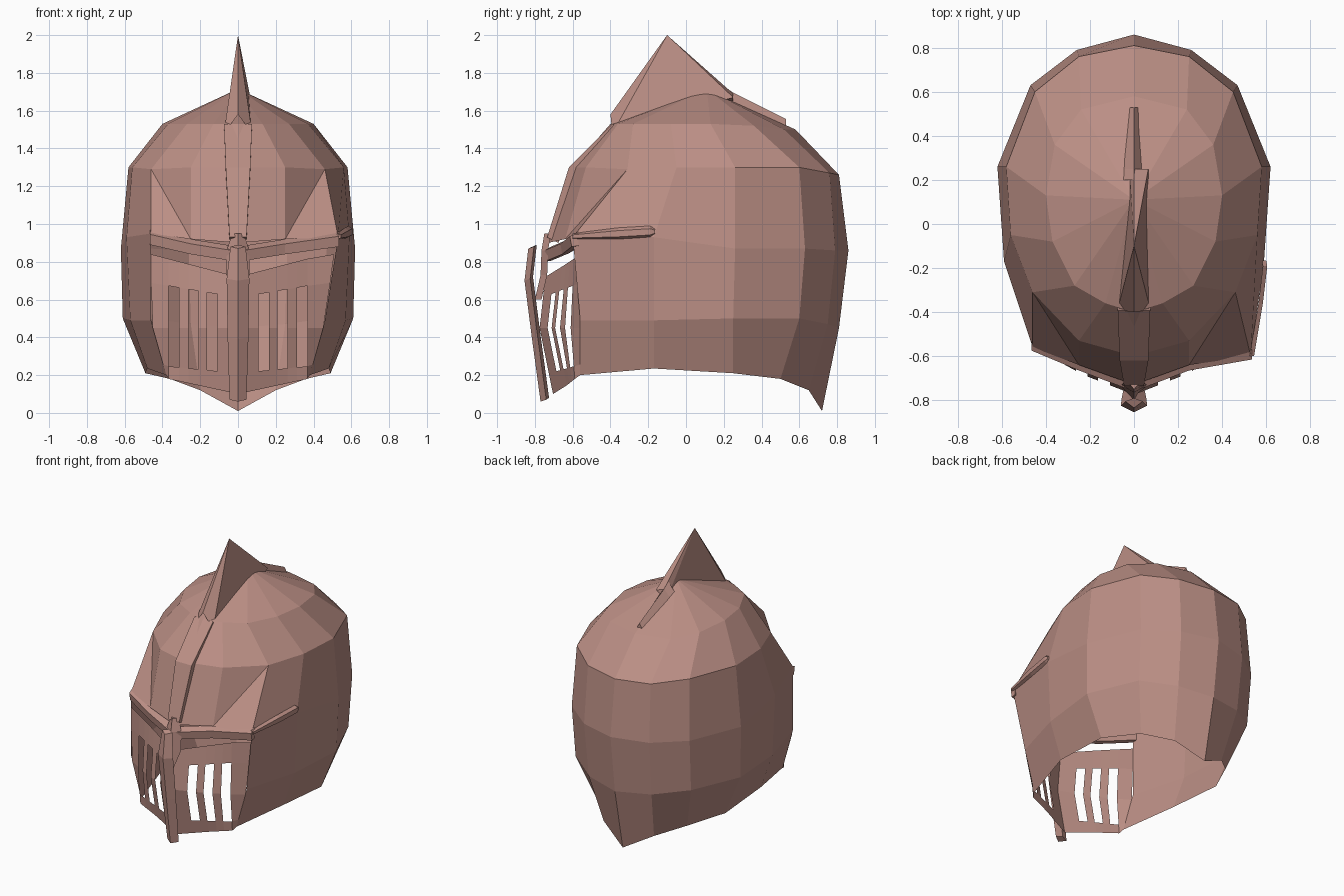
import bpy, math

if "Cube" in bpy.data.objects:
    bpy.data.objects.remove(bpy.data.objects["Cube"])

def material(name, rgb):
    m = bpy.data.materials.new(name)
    m.diffuse_color = (*rgb, 1)
    m.use_nodes = True
    m.node_tree.nodes["Principled BSDF"].inputs["Base Color"].default_value = m.diffuse_color
    return m

METAL = material("dusty copper", (0.50, 0.275, 0.235))

def make(name, verts, faces):
    me = bpy.data.meshes.new(name)
    me.from_pydata(verts, [], faces)
    me.materials.append(METAL)
    me.validate()
    ob = bpy.data.objects.new(name, me)
    bpy.context.collection.objects.link(ob)
    return ob

def loft(name, sections, closed=True):
    """Join equal-length cross-sections; closed sections get end caps."""
    n = len(sections[0])
    verts = [p for s in sections for p in s]
    faces = []
    for i in range(len(sections) - 1):
        for j in range(n if closed else n - 1):
            k = (j + 1) % n
            faces.append((i*n + j, i*n + k, (i+1)*n + k, (i+1)*n + j))
    if closed:
        faces += [tuple(range(n))[::-1], tuple(range(len(verts) - n, len(verts)))]
    return make(name, verts, faces)

def lerp(x, pts):
    for (x0, y0), (x1, y1) in zip(pts, pts[1:]):
        if x <= x1:
            return y0 + (y1 - y0) * (x - x0) / (x1 - x0)
    return pts[-1][1]

# Helmet shell: half columns from the back round to the brow centre
columns = [
    [(0, .58, 1.5), (0, .81, 1.26), (0, .86, .86), (0, .81, .45), (0, .72, .01)],
    [(.24, .52, 1.5), (.25, .76, 1.27), (.26, .79, .86), (.25, .75, .47), (.2, .65, .12)],
    [(.36, .36, 1.52), (.45, .6, 1.3), (.47, .63, .87), (.46, .6, .5), (.36, .5, .18)],
    [(.4, .13, 1.53), (.58, .26, 1.3), (.62, .26, .87), (.61, .25, .5), (.49, .25, .21)],
    [(.37, -.08, 1.53), (.56, -.05, 1.3), (.59, -.17, .93), (.57, -.17, .49), (.48, -.17, .235)],
    [(.27, -.28, 1.53), (.46, -.31, 1.29), (.46, -.56, .95), (.46, -.56, .49), (.38, -.56, .2)],
    [(.13, -.36, 1.53), (.25, -.53, 1.3), (.25, -.64, .92)],
    [(0, -.4, 1.53), (0, -.6, 1.3), (0, -.73, .9)],
]
verts, faces = [(0, .11, 1.715)], []
for side in (1, -1):
    start = []
    for c, col in enumerate(columns):
        start.append(len(verts))
        for x, y, z in col:
            if side == 1 and c == 5 and z == .95:   # right brow corner flares out
                x, y, z = .53, -.6, .93
            verts.append((x * side, y, z))
    for c in range(7):
        a, b = start[c], start[c + 1]
        fs = [(0, a, b)]
        for r in range(min(len(columns[c]), len(columns[c + 1])) - 1):
            if c == 5 and r == 1:
                fs += [(a+1, a+2, b+2), (a+1, b+2, b+1)]
            else:
                fs.append((a+r, a+r+1, b+r+1, b+r))
        faces += [f if side == 1 else f[::-1] for f in fs]
shell = make("helmet_shell", verts, faces)
bpy.context.view_layer.objects.active = shell
shell.select_set(True)
bpy.ops.object.mode_set(mode='EDIT')
bpy.ops.mesh.select_all(action='SELECT')
bpy.ops.mesh.remove_doubles(threshold=0.0005)
bpy.ops.object.mode_set(mode='OBJECT')

# Slotted face plate: grid of cells with three slots left out on each side
xs = [0, .108, .163, .21, .263, .312, .367, .46]
for side, name in ((1, "face_plate_right"), (-1, "face_plate_left")):
    verts, faces = [], []
    for i, x in enumerate(xs):
        t = x / .46
        top_x = .51 if side == 1 else .46
        low, high = .1 + .1 * t, .72 + .12 * t
        s_low, s_high = .21 + .1 * x, .61 + .17 * x
        for z in (low, s_low, .45, s_high, high):
            # the plate bends outward at mid height
            yc = lerp(z, [(.08, -.70), (.45, -.775), (.85, -.73)])
            y = lerp(t, [(0, yc), (.5, yc + .09), (1, -.56)])
            xx = x
            if i == len(xs) - 1:
                xx = lerp(z, [(.2, .38), (.48, .46), (.85, top_x)])
            verts.append((side * xx, y, z))
    for i in range(len(xs) - 1):
        for r in range(4):
            if i in (1, 3, 5) and r in (1, 2):
                continue
            a = i * 5 + r
            f = (a, a + 5, a + 6, a + 1)
            faces.append(f if side == 1 else f[::-1])
    make(name, verts, faces)

# Brow bands above the eye slit
for side, name, corner in ((1, "brow_right", (.535, -.6, .94)),
                           (-1, "brow_left", (.465, -.56, .95))):
    secs = []
    for x, y, z in (corner, (.25, -.65, .9), (0, -.745, .86)):
        secs.append([(side*x, y + .03, z + .02), (side*x, y - .015, z - .005),
                     (side*x, y - .005, z - .06), (side*x, y + .03, z - .055)])
    loft(name, secs)

# Ridge running back from the right brow corner
loft("temple_ridge", [[(x, y, z + h), (x + .02, y, z + h * .5),
                       (x + .02, y, z - h * .6), (x, y, z - h)]
                      for x, y, z, h in ((.525, -.6, .935, .015), (.565, -.36, .95, .03),
                                         (.585, -.19, .96, .03), (.58, -.165, .96, .015))])

# Nose guard: bent bar with a wedge section
loft("nose_guard", [[(-w, y + .03, z), (0, y, z - .01), (w, y + .03, z), (0, y + .045, z + .01)]
                    for w, y, z in ((.04, -.835, .88), (.06, -.855, .71),
                                    (.055, -.815, .4), (.045, -.77, .07))])
loft("nose_beak", [[(-w, y + .035, z), (0, y, z), (w, y + .035, z), (0, y + .025, z)]
                   for w, y, z in ((.03, -.75, .95), (.06, -.765, .86),
                                   (.06, -.77, .73), (.02, -.8, .6))])

# Raised strip down the forehead
loft("forehead_strip", [[(-w, y + .06, z - .03), (-w, y, z), (w, y, z), (w, y + .06, z - .03)]
                        for w, y, z in ((.074, -.39, 1.53), (.065, -.62, 1.3), (.045, -.735, .93))])

# Short raised strip behind the crest
loft("rear_strip", [[(-.055, .2, 1.66), (0, .2, 1.73), (.05, .2, 1.66)],
                    [(-.05, .25, 1.64), (0, .25, 1.695), (.04, .25, 1.64)],
                    [(-.03, .53, 1.5), (0, .53, 1.555), (.03, .53, 1.5)]])

# Pointed crest
make("crest", [(0, -.1, 2), (-.075, -.39, 1.48), (0, -.4, 1.58), (.075, -.39, 1.48),
               (.065, .25, 1.67), (0, .25, 1.69), (-.02, .25, 1.62)],
     [(0, 2, 1), (0, 3, 2), (0, 4, 3), (0, 5, 4), (0, 6, 5), (0, 1, 6), (1, 2, 3, 4, 5, 6)])
